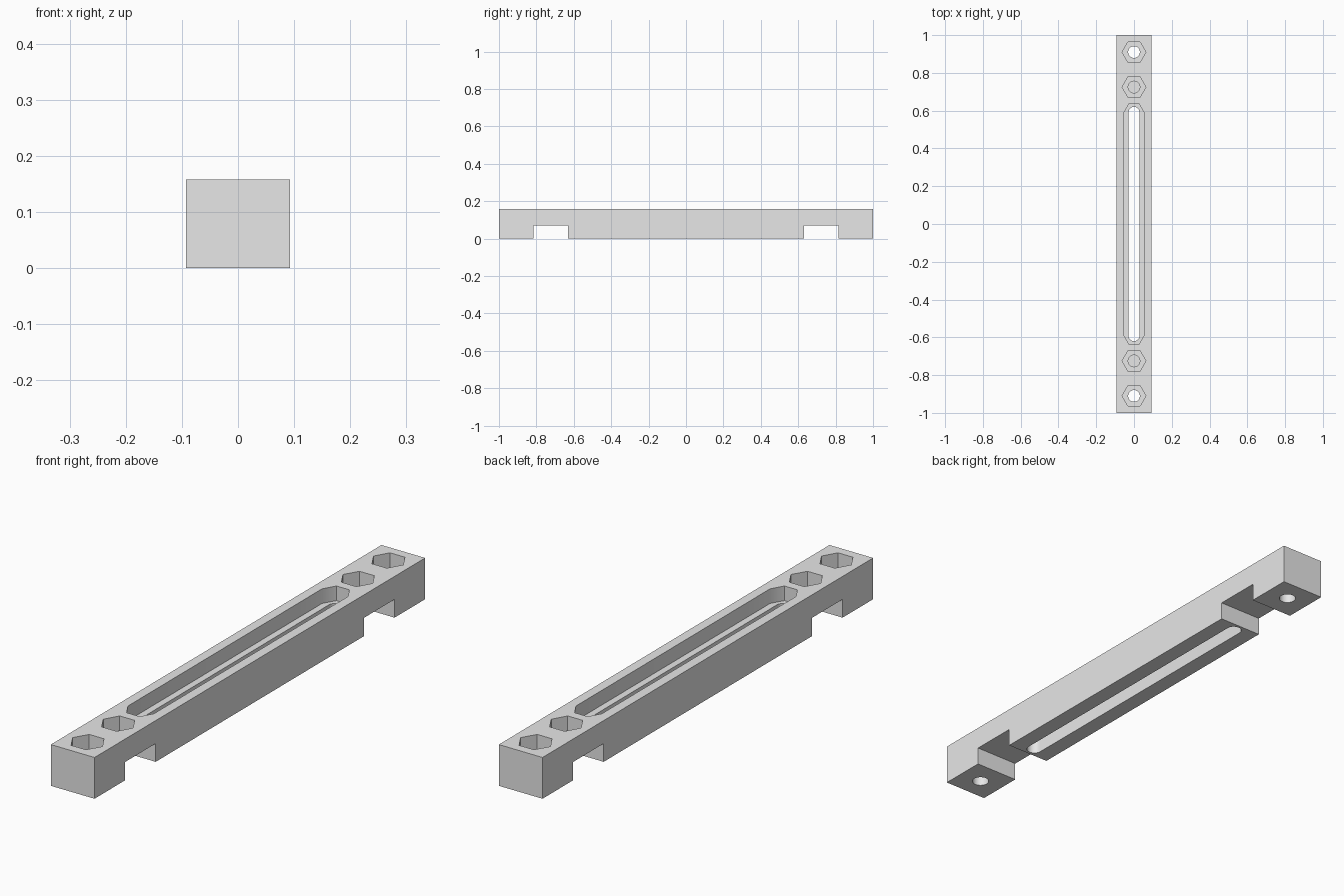
import bpy
import bmesh
from math import cos, sin, pi

cube = bpy.data.objects.get("Cube")
if cube:
    bpy.data.objects.remove(cube, do_unlink=True)

WIDTH, HEIGHT = 0.185, 0.158
NOTCH_TOP = 0.07       # ceiling of the underside notches
POCKET_FLOOR = 0.102   # floor of the nut pockets and of the wide groove
CUT = 0.05             # how far cutters run past the surface

grey = bpy.data.materials.new("light grey")
grey.use_nodes = True
grey.diffuse_color = (0.8, 0.8, 0.8, 1)
grey.node_tree.nodes["Principled BSDF"].inputs["Base Color"].default_value = (0.8, 0.8, 0.8, 1)


def prism(name, outline, z0, z1):
    """Closed upright prism from an outline in x and y."""
    bm = bmesh.new()
    base = bm.faces.new([bm.verts.new((x, y, z0)) for x, y in outline])
    side = bmesh.ops.extrude_face_region(bm, geom=[base])["geom"]
    top = [v for v in side if isinstance(v, bmesh.types.BMVert)]
    bmesh.ops.translate(bm, verts=top, vec=(0, 0, z1 - z0))
    bmesh.ops.recalc_face_normals(bm, faces=bm.faces)
    mesh = bpy.data.meshes.new(name)
    bm.to_mesh(mesh)
    bm.free()
    mesh.materials.append(grey)
    obj = bpy.data.objects.new(name, mesh)
    bpy.context.collection.objects.link(obj)
    return obj


def rectangle(half_x, y0, y1):
    return [(-half_x, y0), (half_x, y0), (half_x, y1), (-half_x, y1)]


def polygon(radius, sides, y):
    return [(radius * cos(2 * pi * i / sides), y + radius * sin(2 * pi * i / sides))
            for i in range(sides)]


def slot(radius, sides, reach):
    """Regular polygon split in half and stretched along y."""
    half = [(radius * cos(2 * pi * i / sides), reach + radius * sin(2 * pi * i / sides))
            for i in range(sides // 2 + 1)]
    return half + [(-x, -y) for x, y in half]


def cut(outline, z0, z1):
    """Subtract a prism from the bar."""
    cutter = prism("cutter", outline, z0, z1)
    cutter.hide_render = True
    mod = bar.modifiers.new("cut", 'BOOLEAN')
    mod.operation = 'DIFFERENCE'
    mod.solver = 'EXACT'
    mod.object = cutter
    bpy.ops.object.modifier_apply(modifier=mod.name)
    bpy.data.objects.remove(cutter, do_unlink=True)


# Bar body
bar = prism("slotted_bar", rectangle(WIDTH / 2, -1, 1), 0, HEIGHT)
bpy.context.view_layer.objects.active = bar
bar.select_set(True)

# Central groove with a narrower slot right through
cut(slot(0.055, 6, 0.587), POCKET_FLOOR, HEIGHT + CUT)
cut(slot(0.029, 32, 0.591), -CUT, HEIGHT + CUT)

for side in (-1, 1):
    # Underside notch
    cut(rectangle(WIDTH, *sorted((side * 0.63, side * 0.815))), -CUT, NOTCH_TOP)
    # Nut pockets: outer hole goes through, inner one stops at a thin skin
    for y, bottom in ((0.91, -CUT), (0.725, NOTCH_TOP + 0.005)):
        cut(polygon(0.063, 6, side * y), POCKET_FLOOR, HEIGHT + CUT)
        cut(polygon(0.031, 32, side * y), bottom, HEIGHT + CUT)

bpy.ops.object.shade_smooth_by_angle()
